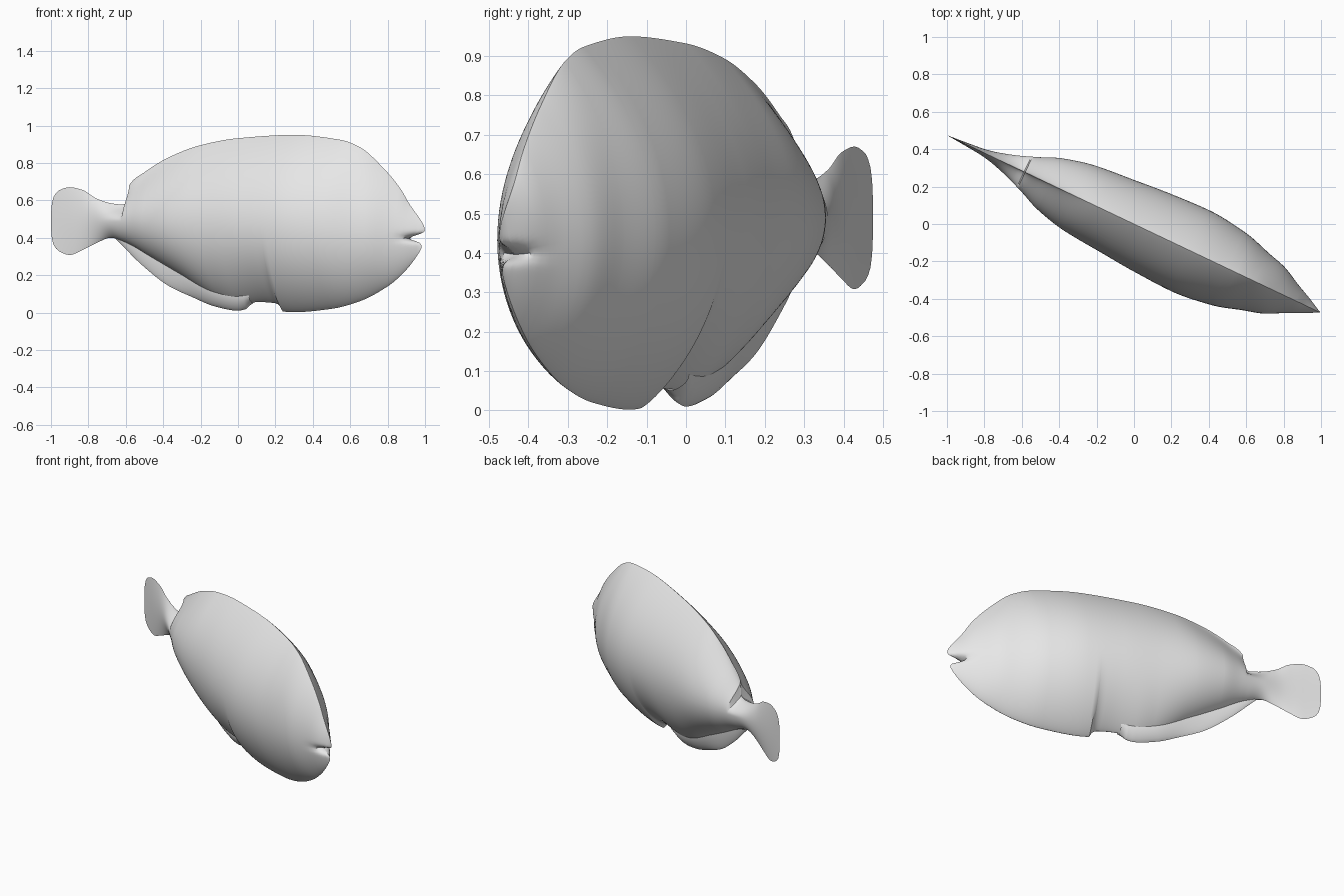
import bpy, bmesh, math

if "Cube" in bpy.data.objects:
    bpy.data.objects.remove(bpy.data.objects["Cube"])

SLOPE = -0.475                       # the fish lies diagonally in plan
NORM = math.hypot(1, SLOPE)
NX, NY = -SLOPE / NORM, 1 / NORM     # sideways direction

grey = bpy.data.materials.new("plain grey")
grey.diffuse_color = (0.8, 0.8, 0.8, 1)
grey.use_nodes = True
grey.node_tree.nodes["Principled BSDF"].inputs["Base Color"].default_value = grey.diffuse_color


def curve(keys):
    """Monotone smooth interpolation through (x, value) keys."""
    n = len(keys)
    d = [(keys[i + 1][1] - keys[i][1]) / (keys[i + 1][0] - keys[i][0]) for i in range(n - 1)]
    m = [d[0]] + [0 if a * b <= 0 else 2 * a * b / (a + b) for a, b in zip(d, d[1:])] + [d[-1]]

    def f(x):
        x = min(max(x, keys[0][0]), keys[-1][0])
        i = 0
        while i < n - 2 and x > keys[i + 1][0]:
            i += 1
        (x0, y0), (x1, y1) = keys[i], keys[i + 1]
        h = x1 - x0
        t = (x - x0) / h
        return (y0 * (1 + 2 * t) * (1 - t) ** 2 + m[i] * h * t * (1 - t) ** 2
                + y1 * t * t * (3 - 2 * t) + m[i + 1] * h * t * t * (t - 1))
    return f


def loft(name, top_keys, bottom_keys, width_keys, centre, p_up, p_low, rows=40, warp=None):
    """Lens-shaped sections swept along the diagonal axis."""
    top, bottom, width = curve(top_keys), curve(bottom_keys), curve(width_keys)
    x0, x1 = top_keys[0][0], top_keys[-1][0]
    xs = {round(x0 + (x1 - x0) * i / 150, 4) for i in range(151)}
    xs |= {k[0] for k in top_keys + bottom_keys}
    bm = bmesh.new()
    rings = []
    for x in sorted(xs):
        hi, lo, w = top(x), bottom(x), width(x)
        c = min(max(centre(x), lo), hi)
        ring = []
        for j in range(2 * rows):
            a = math.pi * j / rows
            v = math.cos(a)
            side = 1 if j < rows else -1
            p = p_up(x) if v > 0 else p_low(x)
            t = side * w * max(0, 1 - v * v) ** p
            z = c + v * ((hi - c) if v > 0 else (c - lo))
            xx = warp(x, z) if warp else x
            ring.append(bm.verts.new((xx + NX * t, SLOPE * xx + NY * t, z)))
        rings.append(ring)
    for a, b in zip(rings, rings[1:]):
        for j in range(2 * rows):
            k = (j + 1) % (2 * rows)
            bm.faces.new((a[j], a[k], b[k], b[j]))
    bmesh.ops.remove_doubles(bm, verts=bm.verts, dist=0.0004)
    bmesh.ops.recalc_face_normals(bm, faces=bm.faces)
    me = bpy.data.meshes.new(name)
    bm.to_mesh(me)
    bm.free()
    me.materials.append(grey)
    ob = bpy.data.objects.new(name, me)
    bpy.context.collection.objects.link(ob)
    bpy.context.view_layer.objects.active = ob
    ob.select_set(True)
    bpy.ops.object.shade_smooth_by_angle(angle=math.radians(40))
    ob.select_set(False)
    return ob


# Body with dorsal ridge and tail
top = [(-1, .53), (-.995, .585), (-.985, .62), (-.96, .652), (-.9, .67), (-.83, .655),
       (-.76, .612), (-.68, .585), (-.62, .578), (-.588, .59), (-.582, .68), (-.5, .75),
       (-.37, .83), (-.2, .895), (0, .932), (.3, .95), (.55, .923), (.65, .885), (.78, .77),
       (.87, .66), (.92, .575), (.98, .49), (.995, .462), (1, .44)]
bottom = [(-1, .45), (-.995, .395), (-.985, .36), (-.96, .33), (-.9, .308), (-.83, .335),
          (-.76, .37), (-.68, .40), (-.6, .375), (-.45, .29), (-.3, .2), (-.1, .075),
          (0, .05), (.12, .056), (.2, .05), (.225, .035), (.24, .006), (.3, .002),
          (.5, .02), (.65, .06), (.8, .14), (.9, .225), (.975, .31), (1, .345)]
width = [(-1, 0), (-.9, .009), (-.8, .02), (-.68, .053), (-.555, .104), (-.45, .152),
         (-.283, .194), (-.09, .213), (.1, .23), (.3, .239), (.5, .215), (.66, .165),
         (.74, .14), (.85, .08), (.93, .04), (1, 0)]
centre = curve([(-1, .49), (-.5, .49), (.2, .47), (.8, .43), (1, .4)])
upper = curve([(-1, 1), (-.75, 1), (-.6, 2.0), (-.5, 1.5), (-.2, 1), (1, .95)])
lower = curve([(-1, 1), (-.75, .9), (-.6, .6), (-.3, .65), (0, .85), (1, .8)])


def mouth(x, z):
    """Pull the snout back into a mouth slit; lower lip sits slightly behind."""
    f = min(max((x - .82) / .18, 0), 1) ** 2
    lip = .018 if z < .4 else 0
    return x - f * (.075 * math.exp(-((z - .4) / .02) ** 2) + lip)


loft("fish_body", top, bottom, width, centre, upper, lower, 44, mouth)

# Thin belly fin behind the ventral notch
fin_top = [(-.66, .43), (-.45, .33), (-.3, .25), (-.1, .14), (.08, .09)]
fin_bottom = [(-.66, .40), (-.63, .37), (-.52, .26), (-.37, .142), (-.25, .085),
              (-.12, .032), (0, .01), (.04, .018), (.06, .035), (.08, .05)]
fin_width = [(-.66, .01), (-.4, .022), (-.1, .05), (.08, .05)]
mid = lambda x: curve(fin_top)(x)
loft("belly_fin", fin_top, fin_bottom, fin_width, mid, lambda x: 1, lambda x: .8, 12)
